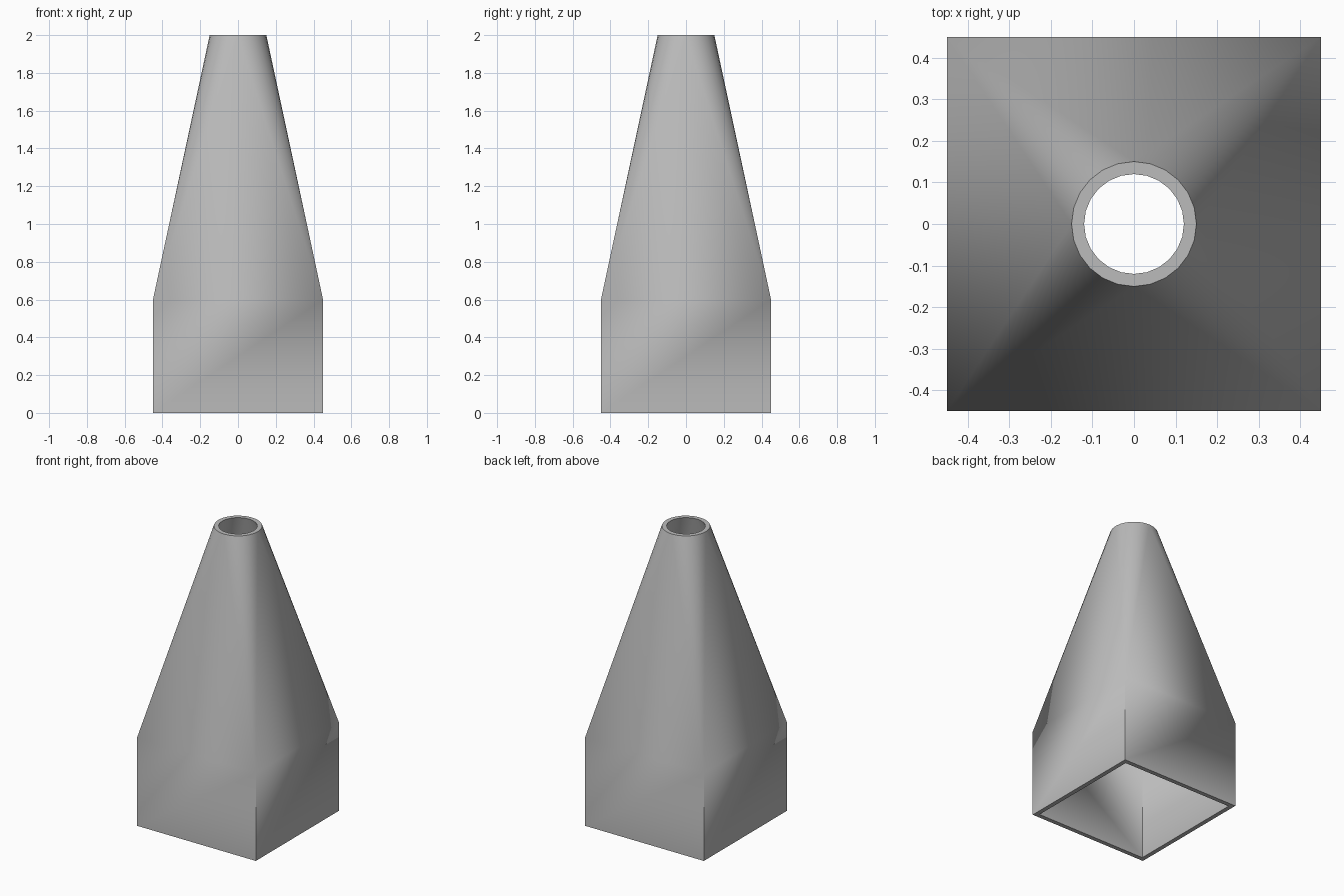
import bpy, bmesh, math

cube = bpy.data.objects.get("Cube")
if cube:
    bpy.data.objects.remove(cube, do_unlink=True)

HALF, RADIUS, WALL = 0.45, 0.15, 0.03
SHOULDER, TOP, SEGMENTS = 0.6, 2.0, 24
QUARTER = SEGMENTS // 4

grey = bpy.data.materials.new("plain_grey")
grey.use_nodes = True
colour = (0.5, 0.5, 0.5, 1)
grey.diffuse_color = colour
grey.node_tree.nodes["Principled BSDF"].inputs["Base Color"].default_value = colour

bm = bmesh.new()


def square(half, z):
    return [bm.verts.new((x * half, y * half, z))
            for x, y in ((1, 1), (-1, 1), (-1, -1), (1, -1))]


def circle(radius, z):
    angles = [math.tau * i / SEGMENTS for i in range(SEGMENTS)]
    return [bm.verts.new((radius * math.cos(a), radius * math.sin(a), z)) for a in angles]


def bridge(a, b):
    for i in range(len(a)):
        j = (i + 1) % len(a)
        bm.faces.new((a[i], a[j], b[j], b[i]))


def skin(half, radius):
    """Square duct below, square-to-round transition above."""
    base, shoulder, ring = square(half, 0), square(half, SHOULDER), circle(radius, TOP)
    bridge(base, shoulder)
    for q in range(4):
        corner, following = shoulder[q], shoulder[(q + 1) % 4]
        # Corner fan
        for i in range(q * QUARTER, (q + 1) * QUARTER):
            bm.faces.new((corner, ring[(i + 1) % SEGMENTS], ring[i]))
        # Flat side triangle
        bm.faces.new((corner, following, ring[(q + 1) * QUARTER % SEGMENTS]))
    return base, ring


# Outer and inner skins joined by the bottom and top rims
outer_base, outer_ring = skin(HALF, RADIUS)
inner_base, inner_ring = skin(HALF - WALL, RADIUS - WALL)
bridge(outer_base, inner_base)
bridge(outer_ring, inner_ring)
bmesh.ops.recalc_face_normals(bm, faces=bm.faces)

mesh = bpy.data.meshes.new("square_to_round_duct")
bm.to_mesh(mesh)
bm.free()
mesh.materials.append(grey)
duct = bpy.data.objects.new("square_to_round_duct", mesh)
bpy.context.collection.objects.link(duct)

bpy.ops.object.select_all(action="DESELECT")
duct.select_set(True)
bpy.context.view_layer.objects.active = duct
bpy.ops.object.shade_smooth_by_angle(angle=math.radians(30))
